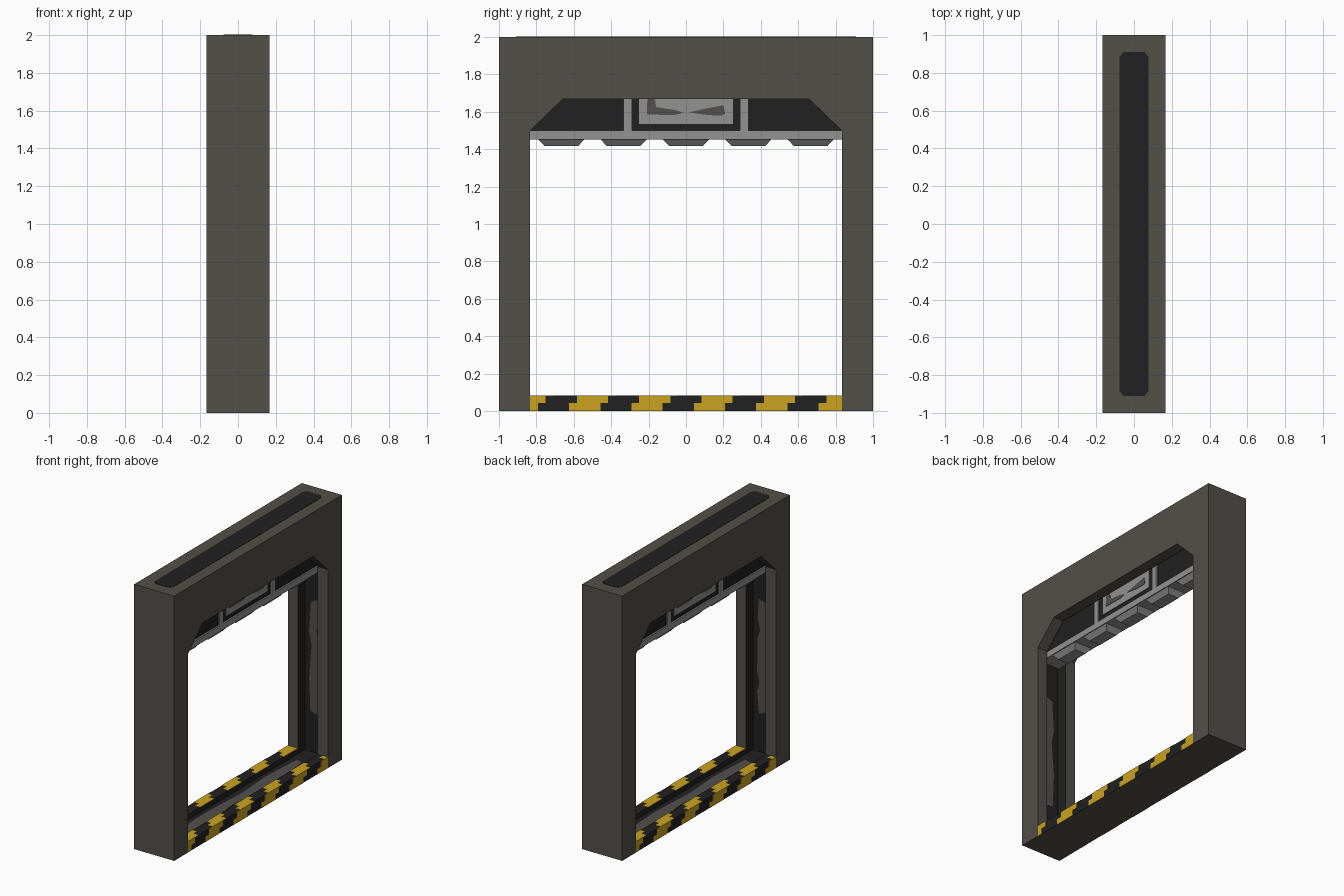
import bpy, bmesh

if "Cube" in bpy.data.objects:
    bpy.data.objects.remove(bpy.data.objects["Cube"])

def mat(name, r, g, b):
    m = bpy.data.materials.new(name)
    m.diffuse_color = (r, g, b, 1)
    m.use_nodes = True
    m.node_tree.nodes["Principled BSDF"].inputs["Base Color"].default_value = m.diffuse_color
    return m

FRAME = mat("warm_grey_concrete", .086, .080, .067)
DARK = mat("near_black", .015, .015, .015)
LIGHT = mat("light_steel", .29, .29, .29)
MID = mat("worn_grey", .085, .082, .077)
YELLOW = mat("hazard_yellow", .60, .37, .014)

def prism(name, pts, lo, hi, mats, axis='x', rule=None, end_scale=None):
    """Extrude a 2D outline along an axis; rule(normal, centre) picks the material."""
    def place(p, d):
        return {'x': (d, p[0], p[1]), 'y': (p[0], d, p[1]), 'z': (p[0], p[1], d)}[axis]
    bm = bmesh.new()
    a = [bm.verts.new(place(p, lo)) for p in pts]
    b = [bm.verts.new(place(p, hi)) for p in pts]
    bm.faces.new(a[::-1])
    bm.faces.new(b)
    n = len(pts)
    for i in range(n):
        bm.faces.new((a[i], a[(i + 1) % n], b[(i + 1) % n], b[i]))
    if end_scale:
        cx = sum(v.co.x for v in a) / n
        cy = sum(v.co.y for v in a) / n
        for v in a:
            v.co.x = cx + (v.co.x - cx) * end_scale[0]
            v.co.y = cy + (v.co.y - cy) * end_scale[1]
    bmesh.ops.recalc_face_normals(bm, faces=bm.faces[:])
    bm.normal_update()
    if rule:
        for f in bm.faces:
            f.material_index = rule(f.normal, f.calc_center_median())
    me = bpy.data.meshes.new(name)
    bm.to_mesh(me)
    bm.free()
    for m in mats:
        me.materials.append(m)
    ob = bpy.data.objects.new(name, me)
    bpy.context.collection.objects.link(ob)
    return ob

def box(name, x0, x1, y0, y1, z0, z1, mats, rule=None):
    return prism(name, [(x0, y0), (x1, y0), (x1, y1), (x0, y1)], z0, z1, mats, 'z', rule)

# Outer frame: two lips with a chamfered opening around a wider, dark-lined core
lip = [(-1, 0), (-1, 2), (1, 2), (1, 0), (.833, 0), (.833, 1.5), (.66, 1.667),
       (-.66, 1.667), (-.833, 1.5), (-.833, 0)]
for s in (-1, 1):
    prism("frame_lip", lip, s * .083, s * .167, [FRAME, DARK],
          rule=lambda n, c, s=s: int(n.x * s < -.5))
core = [(-1, 0), (-1, 2), (1, 2), (1, 0), (.917, 0), (.917, 1.92), (-.917, 1.92), (-.917, 0)]
prism("frame_core", core, -.083, .083, [FRAME, DARK],
      rule=lambda n, c: int(n.y * c.y < -.1 or (n.z < -.5 and c.z > 1)))

# Dark patch along the top of the frame
prism("top_patch", [(-.078, -.885), (-.055, -.91), (.055, -.91), (.078, -.885),
                    (.078, .885), (.055, .91), (-.055, .91), (-.078, .885)],
      1.999, 2.002, [DARK], 'z')

# Worn patches in the jamb grooves
for s in (-1, 1):
    prism("jamb_wear", [(-.035, .35), (.03, .33), (.045, .5), (.025, .56), (.045, .65), (.04, .9),
                        (.02, .96), (.04, 1.05), (.03, 1.2), (-.03, 1.18), (-.045, .95),
                        (-.025, .85), (-.045, .6)],
          s * .913, s * .918, [MID], 'y')

# Sill: grooved floor with worn strip
box("sill_floor", -.083, .083, -.917, .917, 0, .042, [FRAME, DARK], lambda n, c: int(n.z > .5))
prism("sill_wear", [(-.04, -.72), (.03, -.75), (.05, -.4), (.03, -.1), (.05, .3), (.03, .72),
                    (-.03, .75), (-.05, .4), (-.03, .1), (-.05, -.3)], .041, .045, [MID], 'z')

# Sill lips with stepped hazard stripes
h = .0417
for s in (-1, 1):
    x0, x1 = sorted((s * .083, s * .165))
    box("sill_lip", x0, x1, -.833, .833, 0, .082, [DARK, FRAME], lambda n, c: int(n.z < -.5))
    rows = [(.164, .167, 0, h), (.164, .167, h, 2 * h),
            (.125, .167, .081, .084), (.083, .125, .081, .084)]
    for r, (a, b, z0, z1) in enumerate(rows):
        for k in range(-3, 4):
            mid = -.1667 + k / 3 + (r - 1) * h
            y0, y1 = max(mid - .0833, -.833), min(mid + .0833, .833)
            if y1 - y0 > .005:
                xs, ys = sorted((s * a, s * b)), sorted((s * y0, s * y1))
                box("hazard_stripe", *xs, *ys, z0, z1, [YELLOW])

# Raised door: dark slab, bottom rail and uprights
box("door_slab", -.07, .07, -.905, .905, 1.46, 1.91, [DARK])
box("door_bottom_rail", -.081, .081, -.905, .905, 1.453, 1.5, [LIGHT])
for s in (-1, 1):
    box("door_upright", -.081, .081, s * .312 - .022, s * .312 + .022, 1.5, 1.91, [LIGHT])

# Door centre plate with worn marks, on both faces
box("door_plate", -.076, .076, -.25, .25, 1.535, 1.8, [LIGHT])
marks = [[(-.205, 1.7), (-.17, 1.7), (-.16, 1.625), (-.06, 1.61), (-.015, 1.595), (-.06, 1.583), (-.21, 1.585)],
         [(.015, 1.597), (.12, 1.62), (.2, 1.635), (.21, 1.59), (.19, 1.58), (.12, 1.582)]]
for s in (-1, 1):
    for m in marks:
        prism("plate_wear", [(s * y, z) for y, z in m], s * .075, s * .079, [MID])

# Tapered teeth under the door
for k in range(-2, 3):
    prism("door_tooth", [(-.075, k / 3 - .125), (.075, k / 3 - .125),
                         (.075, k / 3 + .125), (-.075, k / 3 + .125)],
          1.417, 1.454, [LIGHT], 'z', end_scale=(.6, .72))
